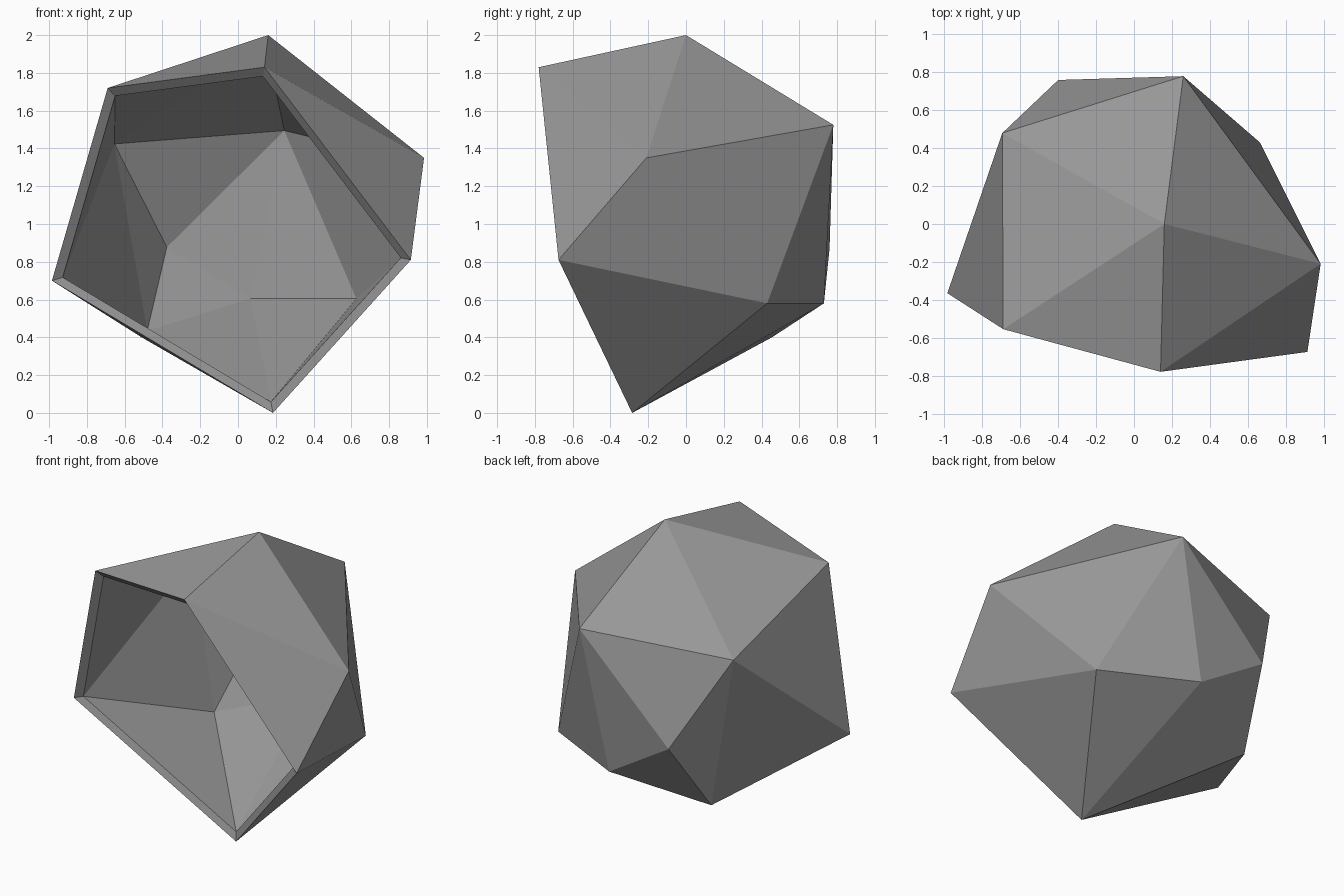
import bpy, bmesh
from mathutils import Vector

if "Cube" in bpy.data.objects:
    bpy.data.objects.remove(bpy.data.objects["Cube"])

WALL = 0.058                      # wall thickness as a share of the radius
CENTRE = Vector((0, 0, 1))

# Corners of the faceted shell: A-E are the rim of the open front
corners = {
    'A': (-0.69, -0.555, 1.72), 'B': (0.14, -0.78, 1.83), 'C': (0.915, -0.675, 0.81),
    'D': (0.185, -0.285, 0.0), 'E': (-0.985, -0.365, 0.70),
    'T': (0.16, 0.0, 2.0), 'R': (0.985, -0.21, 1.35), 'K': (0.26, 0.78, 1.525),
    'L': (-0.695, 0.48, 1.45), 'N': (-0.40, 0.76, 0.87), 'P': (0.07, 0.73, 0.58),
    'Q': (-0.51, 0.455, 0.40), 'M': (0.665, 0.43, 0.58),
}
# Facets: crown, sides, back, underside
facets = ("TAB TBR TRK TKL TLA  AEL BCR RCM RMK LQE "
          "KMP KPN KNL LNQ PQN  EQD QPD PMD MCD").split()
rim = "ABCDE"

bm = bmesh.new()


def add_skin(scale):
    """One skin of the shell, scaled about the centre."""
    v = {n: bm.verts.new(CENTRE + (Vector(co) - CENTRE) * scale)
         for n, co in corners.items()}
    for f in facets:
        bm.faces.new([v[c] for c in f])
    return v


# Outer and inner skins, joined by the flat rim around the opening
outer, inner = add_skin(1), add_skin(1 - WALL)
for a, b in zip(rim, rim[1:] + rim[0]):
    bm.faces.new((outer[a], outer[b], inner[b], inner[a]))
bmesh.ops.recalc_face_normals(bm, faces=bm.faces)

mesh = bpy.data.meshes.new("faceted_shell")
bm.to_mesh(mesh)
bm.free()
shell = bpy.data.objects.new("faceted_shell", mesh)
bpy.context.collection.objects.link(shell)

# Dark grey stone
grey = bpy.data.materials.new("dark_grey")
grey.diffuse_color = (0.31, 0.31, 0.31, 1)
grey.use_nodes = True
grey.node_tree.nodes["Principled BSDF"].inputs["Base Color"].default_value = grey.diffuse_color
mesh.materials.append(grey)
